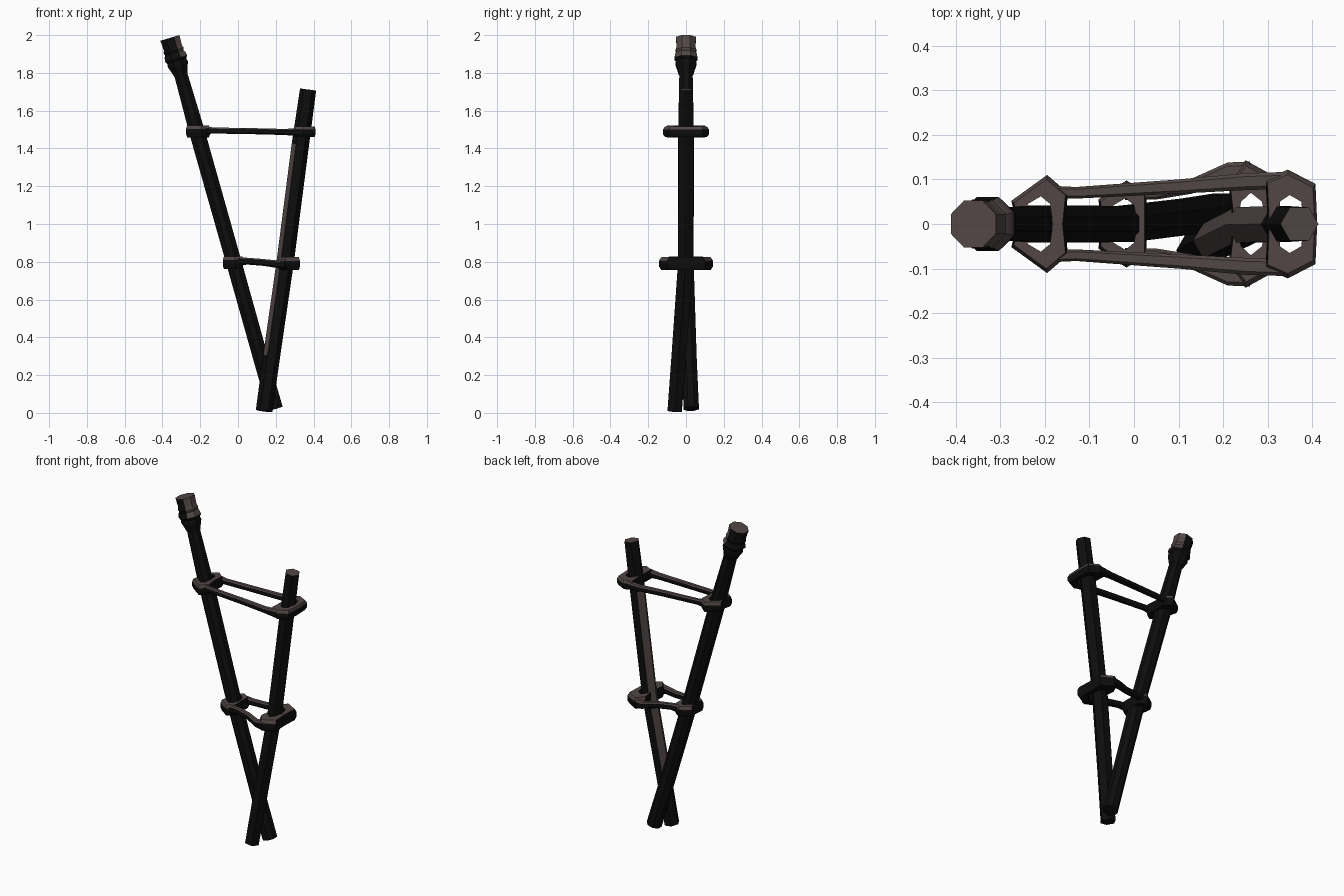
import bpy, bmesh, math
from mathutils import Vector

if "Cube" in bpy.data.objects:
    bpy.data.objects.remove(bpy.data.objects["Cube"])


def material(name, rgb):
    m = bpy.data.materials.new(name)
    m.diffuse_color = (*rgb, 1)
    m.use_nodes = True
    m.node_tree.nodes["Principled BSDF"].inputs["Base Color"].default_value = m.diffuse_color
    return m


BLACK = material("charred black", (0.004, 0.004, 0.004))
BROWN = material("dusty brown", (0.082, 0.062, 0.060))


def finish(name, bm, brown_rule):
    """Make the object; faces matching the rule become brown."""
    bmesh.ops.recalc_face_normals(bm, faces=bm.faces)
    bm.normal_update()
    for f in bm.faces:
        f.material_index = int(brown_rule(f.calc_center_median(), f.normal))
    me = bpy.data.meshes.new(name)
    bm.to_mesh(me)
    bm.free()
    me.materials.append(BLACK)
    me.materials.append(BROWN)
    ob = bpy.data.objects.new(name, me)
    bpy.context.collection.objects.link(ob)
    bpy.ops.object.select_all(action='DESELECT')
    ob.select_set(True)
    bpy.context.view_layer.objects.active = ob
    bpy.ops.object.shade_smooth_by_angle(angle=math.radians(35))
    return ob


def bridge(bm, a, b):
    n = len(a)
    for i in range(n):
        bm.faces.new((a[i], a[(i + 1) % n], b[(i + 1) % n], b[i]))


def tube(name, stations, sides, rule, turn=0.0):
    """Faceted tube through (x, y, z, radius) stations."""
    bm = bmesh.new()
    pts = [Vector(s[:3]) for s in stations]
    rings = []
    for i, (p, s) in enumerate(zip(pts, stations)):
        d = (pts[min(i + 1, len(pts) - 1)] - pts[max(i - 1, 0)]).normalized()
        v = d.cross(Vector((1, 0, 0))).normalized()
        u = v.cross(d)
        rings.append([bm.verts.new(p + s[3] * (u * math.cos(a) + v * math.sin(a)))
                      for a in (turn + k * math.tau / sides for k in range(sides))])
    for a, b in zip(rings, rings[1:]):
        bridge(bm, a, b)
    bm.faces.new(rings[0])
    bm.faces.new(rings[-1])
    return finish(name, bm, rule)


def top_side(c, n):
    return n.z > 0.35


def collar(name, cx, z, half, hole, h):
    """Chamfered ring lashed round a pole; half outlines are mirrored in y."""
    def full(pts):
        return pts + [(x, -y) for x, y in reversed(pts) if y > 0]
    outer, inner = full(half), full(hole)
    bm = bmesh.new()
    loops = []
    for pts, s, dz in ((inner, 1, -h), (outer, .91, -h), (outer, 1, -.45 * h),
                       (outer, 1, .45 * h), (outer, .91, h), (inner, 1, h)):
        loops.append([bm.verts.new((cx + x * s, y * s, z + dz)) for x, y in pts])
    for i in range(6):
        bridge(bm, loops[i], loops[(i + 1) % 6])
    finish(name, bm, top_side)


def bar(name, path):
    """Chamfered bar through (x, y, z, half_width, half_height) stations."""
    bm = bmesh.new()
    rings = []
    section = [(-1, -.6), (-.6, -1), (.6, -1), (1, -.6), (1, .6), (.6, 1), (-.6, 1), (-1, .6)]
    for x, y, z, w, h in path:
        rings.append([bm.verts.new((x, y + w * a, z + h * b)) for a, b in section])
    for a, b in zip(rings, rings[1:]):
        bridge(bm, a, b)
    bm.faces.new(rings[0])
    bm.faces.new(rings[-1])
    finish(name, bm, top_side)


def cap(c, n):
    return n.z > 0.7


# Long pole, leaning left, foot set to the back
tube("long_pole", [(0.197, 0.028, 0.022, .044), (0.12, 0.017, 0.29, .043), (-0.02, 0, 0.79, .044),
                   (-0.215, 0, 1.48, .045), (-0.305, 0, 1.80, .038)], 8, cap, math.pi / 8)

# Short pole, leaning right, foot set to the front, worn along its left faces
tube("short_pole", [(0.138, -0.06, 0.01, .044), (0.178, -0.038, 0.30, .045), (0.25, -0.002, 0.80, .046),
                    (0.33, 0, 1.42, .046), (0.371, 0, 1.712, .043)], 6,
     lambda c, n: n.z > .7 or (n.x < -.7 and .3 < c.z < 1.42))


# Knobbly grip at the head of the long pole
def axis(z, r):
    return (-0.305 - (z - 1.8) * 0.30, 0, z, r)


tube("pole_head", [axis(z, r) for z, r in (
    (1.79, .040), (1.825, .052), (1.845, .060), (1.862, .056), (1.875, .066), (1.895, .062),
    (1.905, .055), (1.918, .060), (1.933, .054), (1.985, .057))], 8,
    lambda c, n: n.z > .6 or (c.z > 1.89 and n.x > 0.2), math.pi / 8)

# Upper brace: a collar round each pole
long_hole = [(-.05, 0), (-.04, .045), (0, .062), (.03, .045), (.045, 0)]
collar("upper_left_collar", -0.213, 1.49,
       [(-.05, 0), (-.062, .052), (.018, .110), (.065, .07), (.058, 0)],
       [(-.035, 0), (-.025, .045), (.004, .062), (.025, .045), (.03, 0)], .031)
collar("upper_right_collar", 0.345, 1.488,
       [(-.045, 0), (-.05, .10), (0, .122), (.062, .09), (.066, 0)],
       [(-.018, 0), (-.018, .05), (.004, .065), (.03, .05), (.036, 0)], .028)

# Lower brace: a collar round each pole
collar("lower_left_collar", -0.022, 0.795,
       [(-.05, 0), (-.058, .055), (.005, .098), (.05, .07), (.05, 0)],
       [(-.032, 0), (-.024, .042), (.003, .058), (.022, .042), (.03, 0)], .033)
collar("lower_right_collar", 0.262, 0.79,
       [(-.04, 0), (-.05, .09), (-.012, .143), (.066, .10), (.062, 0)],
       [(-.03, 0), (-.022, .05), (.0, .07), (.025, .05), (.034, 0)], .034)

# Paired bars joining the collars, front and back
for side, s in (("front", -1), ("back", 1)):
    bar(f"upper_{side}_bar", [(-0.19, s * .072, 1.497, .014, .024), (-0.13, s * .070, 1.495, .013, .016),
                              (0.10, s * .084, 1.491, .016, .016), (0.25, s * .095, 1.487, .019, .016),
                              (0.35, s * .098, 1.487, .019, .025)])
    bar(f"lower_{side}_bar", [(-0.02, s * .070, .803, .016, .025), (0.05, s * .070, .803, .015, .018),
                              (0.13, s * .085, .797, .017, .018), (0.21, s * .118, .787, .020, .020),
                              (0.26, s * .118, .787, .022, .028)])
